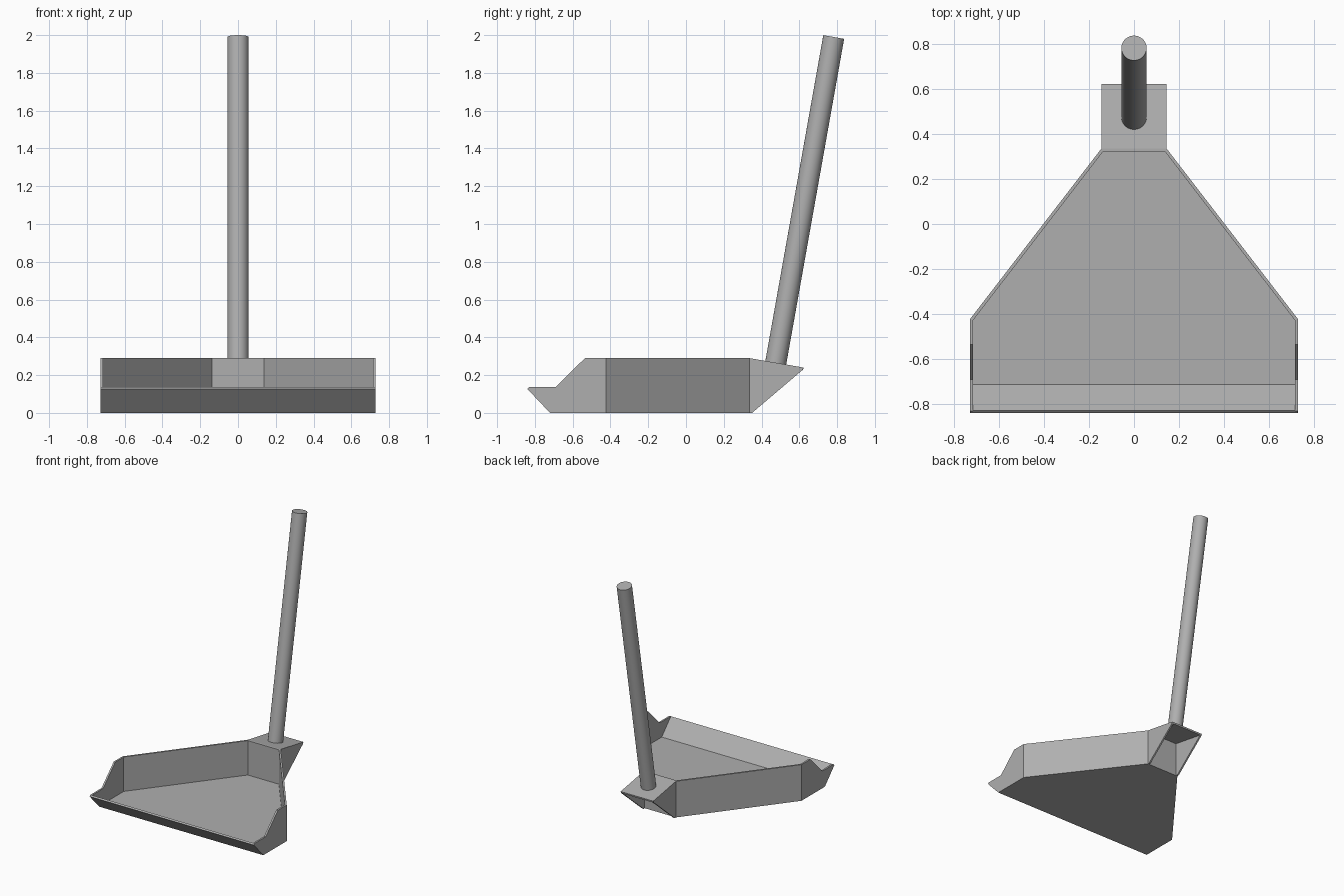
import bpy, bmesh
from mathutils import Vector

if "Cube" in bpy.data.objects:
    bpy.data.objects.remove(bpy.data.objects["Cube"])

grey = bpy.data.materials.new("dark_grey")
grey.diffuse_color = (0.43, 0.43, 0.43, 1)
grey.use_nodes = True
grey.node_tree.nodes["Principled BSDF"].inputs["Base Color"].default_value = grey.diffuse_color


def shell(name, faces, thickness):
    """Join polygons into one open shell and thicken it inward."""
    bm = bmesh.new()
    for pts in faces:
        bm.faces.new([bm.verts.new(p) for p in pts])
    bmesh.ops.remove_doubles(bm, verts=bm.verts, dist=1e-4)
    bmesh.ops.recalc_face_normals(bm, faces=bm.faces)
    # make sure normals point away from the inside
    ref = max(bm.faces, key=lambda f: f.calc_center_median().x)
    if ref.normal.x < 0:
        bmesh.ops.reverse_faces(bm, faces=bm.faces)
    me = bpy.data.meshes.new(name)
    bm.to_mesh(me)
    bm.free()
    ob = bpy.data.objects.new(name, me)
    bpy.context.collection.objects.link(ob)
    mod = ob.modifiers.new("thickness", 'SOLIDIFY')
    mod.solidify_mode = 'NON_MANIFOLD'
    mod.nonmanifold_thickness_mode = 'CONSTRAINTS'
    mod.thickness = thickness
    mod.offset = -1
    # apply, then make all rim faces point outward
    bpy.context.view_layer.objects.active = ob
    bpy.ops.object.modifier_apply(modifier=mod.name)
    bm = bmesh.new()
    bm.from_mesh(ob.data)
    bmesh.ops.recalc_face_normals(bm, faces=bm.faces)
    bm.to_mesh(ob.data)
    bm.free()
    ob.data.materials.append(grey)
    return ob


def both_sides(x, profile):
    return [[(s * x, y, z) for y, z in profile] for s in (-1, 1)]


W, N, H = 0.729, 0.145, 0.29      # half width, half neck width, wall height
MID, BACK = -0.423, 0.335         # where the walls taper, back wall
FRONT, LIP = (-0.72, 0), (-0.84, 0.127)

# pan: floor, front lip, side walls, tapered walls, back wall
faces = [
    [(-W, *FRONT), (W, *FRONT), (W, MID, 0), (N, BACK, 0), (-N, BACK, 0), (-W, MID, 0)],
    [(-W, *LIP), (W, *LIP), (W, *FRONT), (-W, *FRONT)],
    [(-N, BACK, 0), (N, BACK, 0), (N, BACK, H), (-N, BACK, H)],
]
# each side wall is split at the notch so its pieces stay convex
faces += both_sides(W, [FRONT, LIP, (-0.831, 0.137), (-0.69, 0.137)])
faces += both_sides(W, [FRONT, (-0.69, 0.137), (-0.535, H), (MID, H), (MID, 0)])
for s in (-1, 1):
    faces.append([(s * W, MID, 0), (s * W, MID, H), (s * N, BACK, H), (s * N, BACK, 0)])
pan = shell("pan", faces, 0.014)
# merge the split side walls back into flat faces
bm = bmesh.new()
bm.from_mesh(pan.data)
bmesh.ops.dissolve_limit(bm, angle_limit=0.01, verts=bm.verts, edges=bm.edges)
bm.to_mesh(pan.data)
bm.free()

# handle socket: sloped top plate with two side cheeks, open underneath
top_in, top_out = (BACK, H), (0.622, 0.24)
faces = both_sides(N, [top_in, top_out, (0.617, 0.227), (0.35, 0), (BACK, 0)])
faces.append([(-N, *top_in), (N, *top_in), (N, *top_out), (-N, *top_out)])
shell("handle_socket", faces, 0.013)

# handle: leaning round pole standing on the socket
a, b = Vector((0, 0.475, 0.264)), Vector((0, 0.782, 1.99))
bpy.ops.mesh.primitive_cylinder_add(vertices=48, radius=0.056, depth=(b - a).length,
                                    location=(a + b) / 2,
                                    rotation=(b - a).to_track_quat('Z', 'Y').to_euler())
handle = bpy.context.object
handle.name = "handle"
handle.data.materials.append(grey)
bpy.ops.object.shade_smooth_by_angle()
